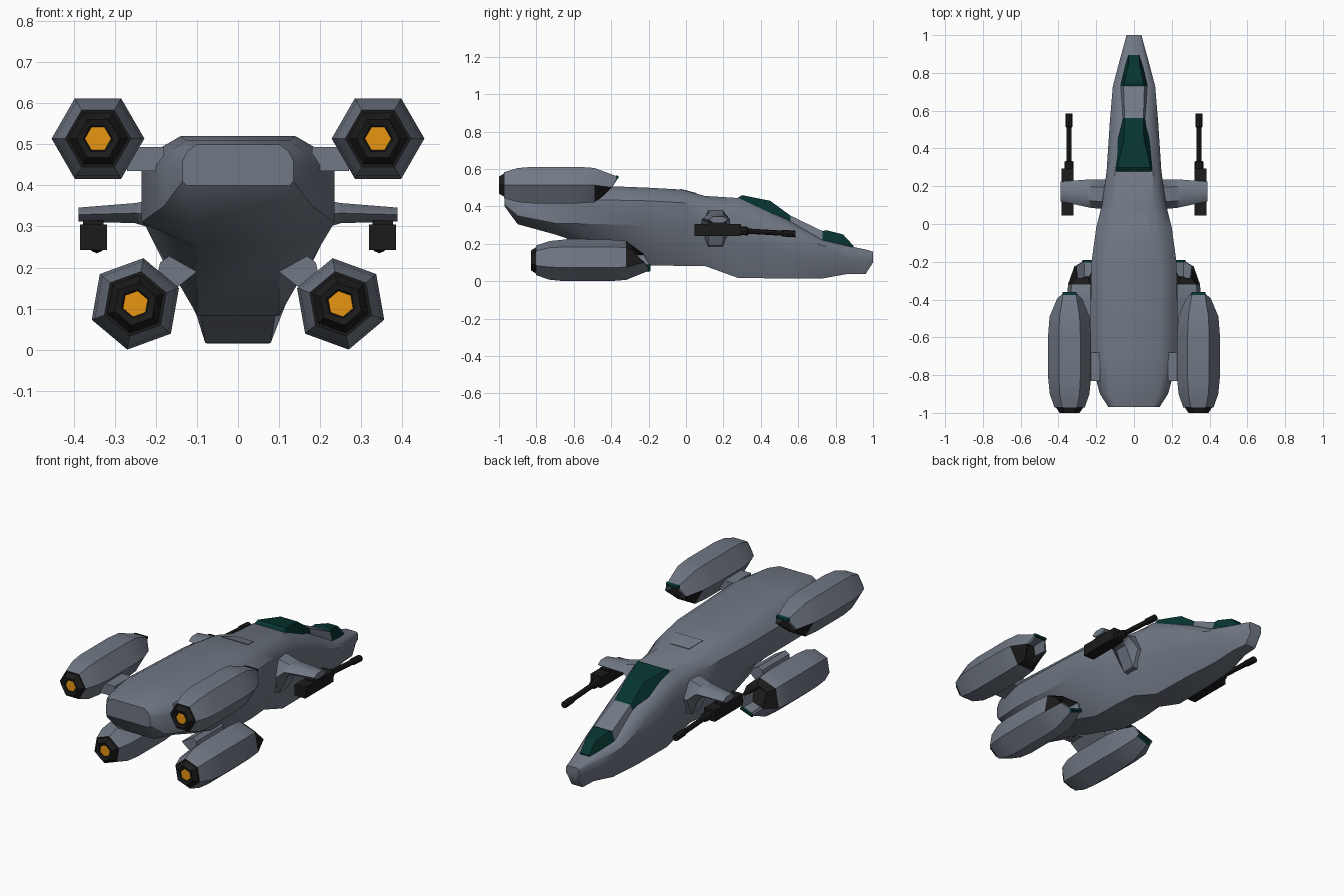
import bpy, bmesh, math

if "Cube" in bpy.data.objects:
    bpy.data.objects.remove(bpy.data.objects["Cube"])


def material(name, rgb):
    m = bpy.data.materials.new(name)
    m.diffuse_color = (*rgb, 1)
    m.use_nodes = True
    m.node_tree.nodes["Principled BSDF"].inputs["Base Color"].default_value = m.diffuse_color
    return m


GREY = material("hull_grey", (0.165, 0.19, 0.235))
BLACK = material("gun_black", (0.011, 0.011, 0.011))
GLASS = material("dark_green_glass", (0.002, 0.035, 0.03))
GLOW = material("engine_orange", (0.8, 0.3, 0.005))


def loft(name, rings, mats=(GREY,), rule=None, caps=(0, 0), smooth=35):
    """Skin equal-length rings of points; rule(band, side) picks the material."""
    bm = bmesh.new()
    vs = [[bm.verts.new(p) for p in r] for r in rings]
    n = len(rings[0])
    for i in range(len(vs) - 1):
        for j in range(n):
            k = (j + 1) % n
            f = bm.faces.new((vs[i][j], vs[i][k], vs[i + 1][k], vs[i + 1][j]))
            f.material_index = rule(i, j) if rule else 0
    for ring, c in ((vs[0], caps[0]), (vs[-1], caps[1])):
        bm.faces.new(ring).material_index = c
    bmesh.ops.recalc_face_normals(bm, faces=bm.faces)
    me = bpy.data.meshes.new(name)
    bm.to_mesh(me)
    bm.free()
    for m in mats:
        me.materials.append(m)
    ob = bpy.data.objects.new(name, me)
    bpy.context.collection.objects.link(ob)
    if smooth:
        bpy.ops.object.select_all(action='DESELECT')
        ob.select_set(True)
        bpy.context.view_layer.objects.active = ob
        bpy.ops.object.shade_smooth_by_angle(angle=math.radians(smooth))
    return ob


def box(name, x, y, z, mat):
    ring = lambda yy: [(x[0], yy, z[0]), (x[1], yy, z[0]), (x[1], yy, z[1]), (x[0], yy, z[1])]
    return loft(name, [ring(y[0]), ring(y[1])], (mat,), smooth=0)


def rod(name, x, z, drop, profile, mat, sides=8):
    """Turned part along y from (radius, y) pairs, sinking by drop per unit."""
    return loft(name, [[(x + r * math.cos(math.tau * k / sides), y,
                         z - drop * (y - profile[0][1]) + r * math.sin(math.tau * k / sides))
                        for k in range(sides)] for r, y in profile], (mat,))


# Fuselage: y, then half-width and height of top, upper side, lower side, bottom
SECTIONS = [
    (-.97, .10, .50, .135, .46, .135, .41, .125, .40),
    (-.90, .125, .51, .18, .455, .18, .35, .11, .305),
    (-.70, .14, .52, .235, .44, .235, .31, .10, .25),
    (-.20, .14, .50, .225, .43, .225, .30, .10, .085),
    (-.02, .115, .49, .20, .42, .20, .28, .10, .082),
    (.10, .10, .456, .17, .40, .17, .25, .09, .082),
    (.28, .10, .445, .145, .36, .14, .21, .08, .017),
    (.54, .064, .33, .128, .27, .125, .16, .075, .015),
    (.73, .075, .22, .112, .19, .11, .12, .06, .015),
    (.87, .05, .188, .075, .165, .072, .105, .04, .04),
    (.96, .035, .17, .05, .155, .05, .105, .033, .038),
    (1.0, .03, .158, .04, .15, .04, .115, .03, .10),
]
rings = []
for y, *p in SECTIONS:
    half = [(p[i], y, p[i + 1]) for i in (0, 2, 4, 6)]
    # rounded shoulder between top and side
    half.insert(1, ((p[0] + p[2]) * .52, y, p[1] * .6 + p[3] * .4))
    rings.append(half + [(-a, b, c) for a, b, c in reversed(half)])
loft("fuselage", rings)

# Canopy ridge with two glazed stretches
CANOPY = [
    (.278, .092, .447, .108, .42), (.30, .088, .46, .107, .41),
    (.45, .052, .43, .085, .36), (.56, .05, .35, .064, .30),
    (.73, .055, .268, .077, .20), (.75, .05, .273, .075, .19),
    (.84, .03, .25, .05, .18), (.895, .027, .19, .032, .16),
]
loft("canopy", [[(-bw, y, bz), (-tw, y, tz), (tw, y, tz), (bw, y, bz)]
                for y, tw, tz, bw, bz in CANOPY],
     (GREY, GLASS), lambda i, j: 0 if i == 3 else 1, (0, 1), smooth=0)

# Dorsal hatch plate
loft("dorsal_hatch", [[(-w, y, z - .02), (w, y, z - .02), (w, y, z), (-w, y, z)]
                      for y, w, z in ((-.03, .085, .494), (.055, .058, .472))], smooth=0)

# Engine: radius, drop, y from the tail, stagger of the intake mouth
ENGINE = [
    (.032, 0, .012, 0), (.036, 0, .006, 0), (.053, 0, 0, 0), (.072, 0, .028, 0),
    (.08, 0, .028, 0), (.105, 0, .10, 0), (.113, 0, .18, 0), (.113, 0, .42, 0),
    (.106, 0, .51, 0), (.066, -.012, .60, 1), (.055, -.012, .60, 1), (.048, -.012, .53, .6),
]


def engine_colour(i, j):
    if 8 < i < 11 and j in (0, 1, 2):
        return 0          # inside of the long upper lip
    if i < 4 or i > 8 or (i == 8 and j in (3, 4, 5)):
        return 1          # nozzle, intake throat and lower intake cheeks
    return 0


def engine(name, side, cx, cz, y0, turn):
    c, s = math.cos(math.radians(turn)), math.sin(math.radians(turn))
    place = lambda u, v, y: (side * (cx + u * c - v * s), y0 + y, cz + u * s + v * c)
    rings = []
    for r, drop, y, slant in ENGINE:
        ring = []
        for k in range(6):
            u, v = r * math.cos(k * math.pi / 3), r * math.sin(k * math.pi / 3)
            step = slant * (.035 if v > .01 else -.055 if v < -.01 else .005)
            ring.append(place(u, v + drop, y + step))
        rings.append(ring)
    loft(name, rings, (GREY, BLACK, GLOW), engine_colour, (2, 1))
    # green strip along the intake lip
    loft(name + "_lip", [[place(u, v, y) for u, v in ((-w, .034), (w, .034), (w, t), (-w, t))]
                         for y, w, t in ((.625, .04, .053), (.64, .036, .047))],
         (GLASS,), smooth=0)


def mirrored(side, pts):
    return [(side * x, y, z) for x, y, z in pts]


for side, tag in ((1, "right"), (-1, "left")):
    engine("upper_engine_" + tag, side, .341, .514, -1.0, 0)
    engine("lower_engine_" + tag, side, .25, .1115, -.83, 160)

    # Engine struts
    box("upper_strut_" + tag, sorted((side * .18, side * .27)), (-.83, -.68), (.435, .494), GREY)
    loft("lower_strut_" + tag,
         [mirrored(side, [(.10, y, .19), (.15, y, .15), (.20, y, .16), (.19, y, .212), (.168, y, .228)])
          for y in (-.64, -.40)], smooth=0)

    # Stub wing growing from a hexagonal root fairing: x, y range, z range
    wing = []
    for x, y0, y1, z0, z1 in ((.10, .08, .235, .18, .38), (.17, .08, .235, .19, .378),
                              (.225, .085, .235, .30, .362), (.25, .09, .235, .308, .357),
                              (.388, .12, .225, .312, .346)):
        ym, zm, d = (y0 + y1) / 2, (z0 + z1) / 2, (y1 - y0) / 4
        wing.append(mirrored(side, [(x, y0, zm), (x, ym - d, z1), (x, ym + d, z1),
                                    (x, y1, zm), (x, ym + d, z0), (x, ym - d, z0)]))
    loft("stub_wing_" + tag, wing)

    # Gun pod under the wing tip
    gx = side * .352
    box("gun_mount_" + tag, (gx - .025, gx + .025), (.12, .22), (.30, .314), BLACK)
    box("gun_body_" + tag, (gx - .033, gx + .033), (.045, .295), (.243, .305), BLACK)
    rod("gun_barrel_" + tag, gx - side * .008, .271, .06,
        [(.023, .28), (.023, .33), (.014, .335), (.014, .51), (.018, .515), (.018, .585)], BLACK)
